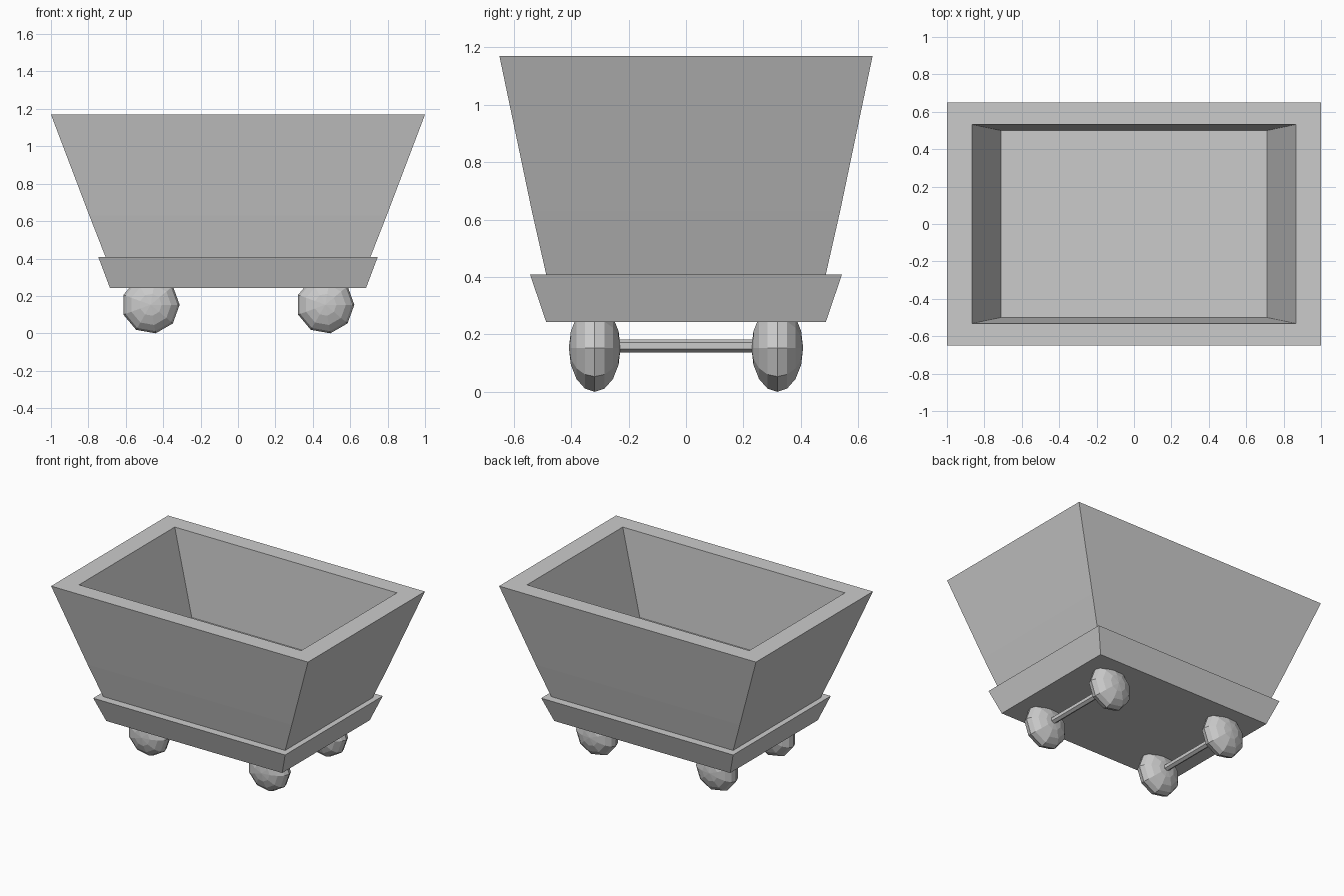
import bpy, bmesh
from math import pi
from mathutils import Matrix

if "Cube" in bpy.data.objects:
    bpy.data.objects.remove(bpy.data.objects["Cube"])


def finish(name, bm):
    bmesh.ops.recalc_face_normals(bm, faces=bm.faces)
    mesh = bpy.data.meshes.new(name)
    bm.to_mesh(mesh)
    bm.free()
    obj = bpy.data.objects.new(name, mesh)
    bpy.context.collection.objects.link(obj)
    return obj


def loft(name, rings):
    """Closed solid through rectangular rings given as (half x, half y, z)."""
    bm = bmesh.new()
    loops = [[bm.verts.new((sx * hx, sy * hy, z))
              for sx, sy in ((-1, -1), (1, -1), (1, 1), (-1, 1))]
             for hx, hy, z in rings]
    for a, b in zip(loops, loops[1:]):
        for i in range(4):
            j = (i + 1) % 4
            bm.faces.new((a[i], a[j], b[j], b[i]))
    bm.faces.new(loops[0])
    bm.faces.new(loops[-1])
    return finish(name, bm)


# Flared open tub: outside up, over the rim, down to the inner floor
loft("tub", [(0.705, 0.485, 0.40), (0.795, 0.537, 0.63), (1.0, 0.65, 1.17),
             (0.865, 0.532, 1.17), (0.71, 0.50, 0.587)])

# Chassis slab under the tub
loft("chassis", [(0.685, 0.487, 0.243), (0.747, 0.543, 0.408)])

R, AXLE_X, WHEEL_Y = 0.155, 0.467, 0.318
for end, sx in (("left", -1), ("right", 1)):
    # Six-sided axle
    bm = bmesh.new()
    bmesh.ops.create_cone(bm, cap_ends=True, segments=6, radius1=0.023,
                          radius2=0.023, depth=2 * WHEEL_Y,
                          matrix=Matrix.Translation((sx * AXLE_X, 0, 0.16))
                          @ Matrix.Rotation(pi / 2, 4, 'X')
                          @ Matrix.Rotation(pi / 2, 4, 'Z')
                          @ Matrix.Rotation(pi / 6, 4, 'Z'))
    finish(f"{end}_axle", bm)

    # Bulging nine-sided wheels with a vertex at the bottom
    for side, sy in (("front", -1), ("back", 1)):
        bm = bmesh.new()
        bmesh.ops.create_uvsphere(bm, u_segments=9, v_segments=8, radius=R,
                                  matrix=Matrix.Translation((sx * AXLE_X, sy * WHEEL_Y, R))
                                  @ Matrix.Diagonal((1, 0.09 / R, 1, 1))
                                  @ Matrix.Rotation(pi / 2, 4, 'X')
                                  @ Matrix.Rotation(-pi / 2, 4, 'Z'))
        low = min(v.co.z for v in bm.verts)
        bmesh.ops.translate(bm, verts=bm.verts, vec=(0, 0, -low))
        finish(f"{side}_{end}_wheel", bm)
